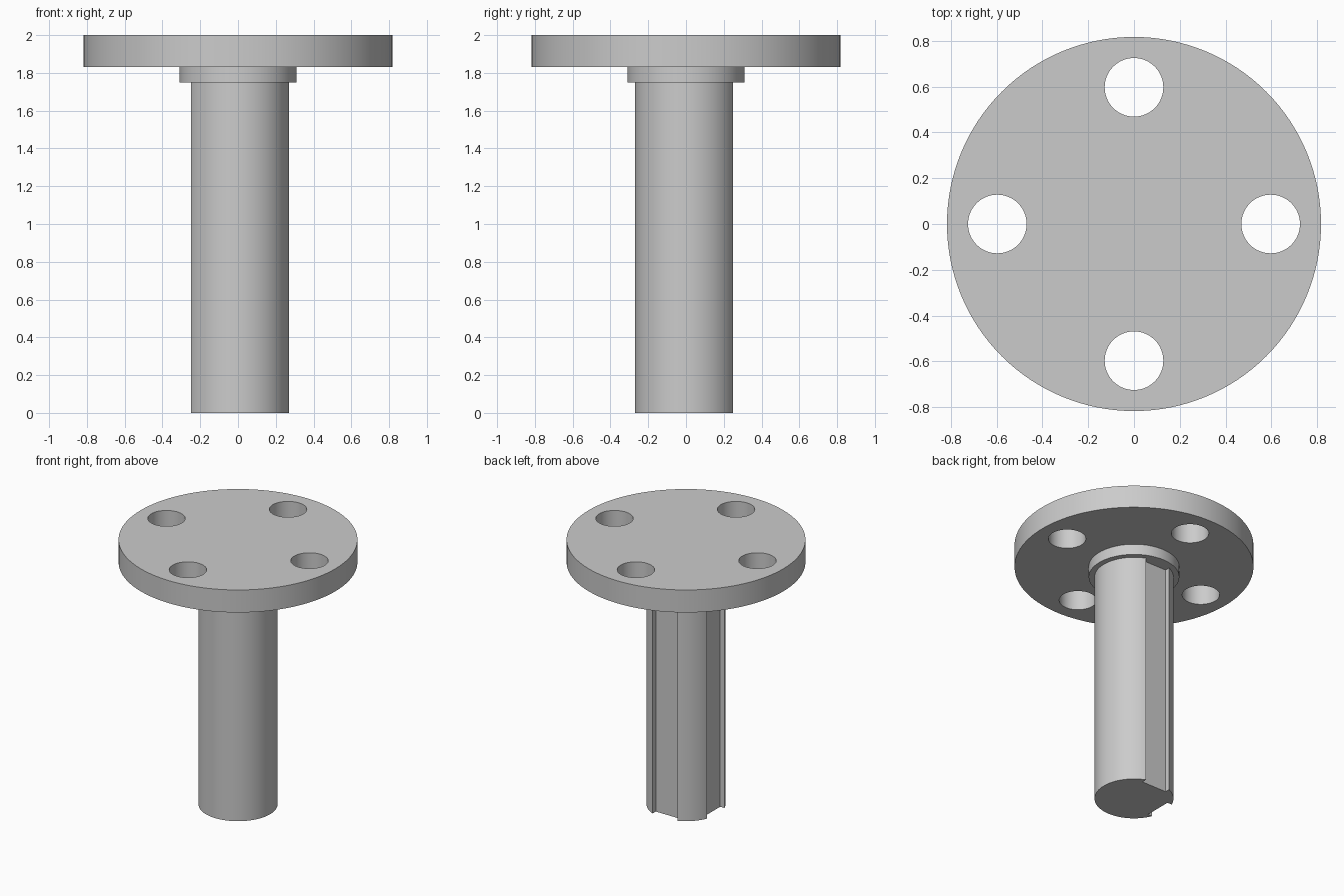
import bpy, bmesh
from math import sin, cos, pi, asin, radians
from mathutils import Matrix, Vector

default = bpy.data.objects.get("Cube")
if default:
    bpy.data.objects.remove(default, do_unlink=True)

grey = bpy.data.materials.new("plain_grey")
grey.use_nodes = True
colour = (0.6, 0.6, 0.6, 1)
grey.diffuse_color = colour
grey.node_tree.nodes["Principled BSDF"].inputs["Base Color"].default_value = colour


def add_prism(bm, outline, bottom, top):
    """Extrude a closed outline, given counter-clockwise, between two heights."""
    low = [bm.verts.new((x, y, bottom)) for x, y in outline]
    high = [bm.verts.new((x, y, top)) for x, y in outline]
    bm.faces.new(low[::-1])
    bm.faces.new(high)
    count = len(outline)
    for i in range(count):
        j = (i + 1) % count
        bm.faces.new((low[i], low[j], high[j], high[i]))


def arc(radius, start, end, steps):
    return [(radius * cos(start + (end - start) * i / steps),
             radius * sin(start + (end - start) * i / steps)) for i in range(steps + 1)]


def circle(radius, steps, centre=(0, 0)):
    return [(x + centre[0], y + centre[1]) for x, y in arc(radius, 0, 2 * pi, steps)[:-1]]


def make_object(name, bm):
    mesh = bpy.data.meshes.new(name)
    bm.to_mesh(mesh)
    bm.free()
    mesh.materials.append(grey)
    obj = bpy.data.objects.new(name, mesh)
    bpy.context.collection.objects.link(obj)
    return obj


def smooth(obj):
    bpy.ops.object.select_all(action='DESELECT')
    obj.select_set(True)
    bpy.context.view_layer.objects.active = obj
    bpy.ops.object.shade_smooth_by_angle(angle=radians(30))


# Shaft with two flat-bottomed keyways, at the back (+y) and on the -x side
shaft_radius, slot_half, slot_floor = 0.27, 0.104, 0.212
half_angle = asin(slot_half / shaft_radius)
outline = arc(shaft_radius, -pi + half_angle, pi / 2 - half_angle, 64)
outline += [(slot_half, slot_floor), (-slot_half, slot_floor)]
outline += arc(shaft_radius, pi / 2 + half_angle, pi - half_angle, 16)
outline += [(-slot_floor, slot_half), (-slot_floor, -slot_half)]
bm = bmesh.new()
add_prism(bm, outline, 0, 1.75)
smooth(make_object("shaft", bm))

# Collar under the flange
bm = bmesh.new()
add_prism(bm, circle(0.31, 96), 1.75, 1.83)
smooth(make_object("collar", bm))

# Flange with four bolt holes
bm = bmesh.new()
add_prism(bm, circle(0.817, 128), 1.83, 2)
flange = make_object("flange", bm)

bm = bmesh.new()
for k in range(4):
    centre = Matrix.Rotation(k * pi / 2, 2) @ Vector((0.597, 0))
    add_prism(bm, circle(0.128, 64, centre), 1.7, 2.1)
cutter = make_object("bolt_hole_cutter", bm)
cutter.hide_render = True

cut = flange.modifiers.new("bolt_holes", 'BOOLEAN')
cut.operation = 'DIFFERENCE'
cut.solver = 'EXACT'
cut.object = cutter
bpy.ops.object.select_all(action='DESELECT')
flange.select_set(True)
bpy.context.view_layer.objects.active = flange
bpy.ops.object.modifier_apply(modifier=cut.name)
bpy.data.objects.remove(cutter, do_unlink=True)
smooth(flange)
